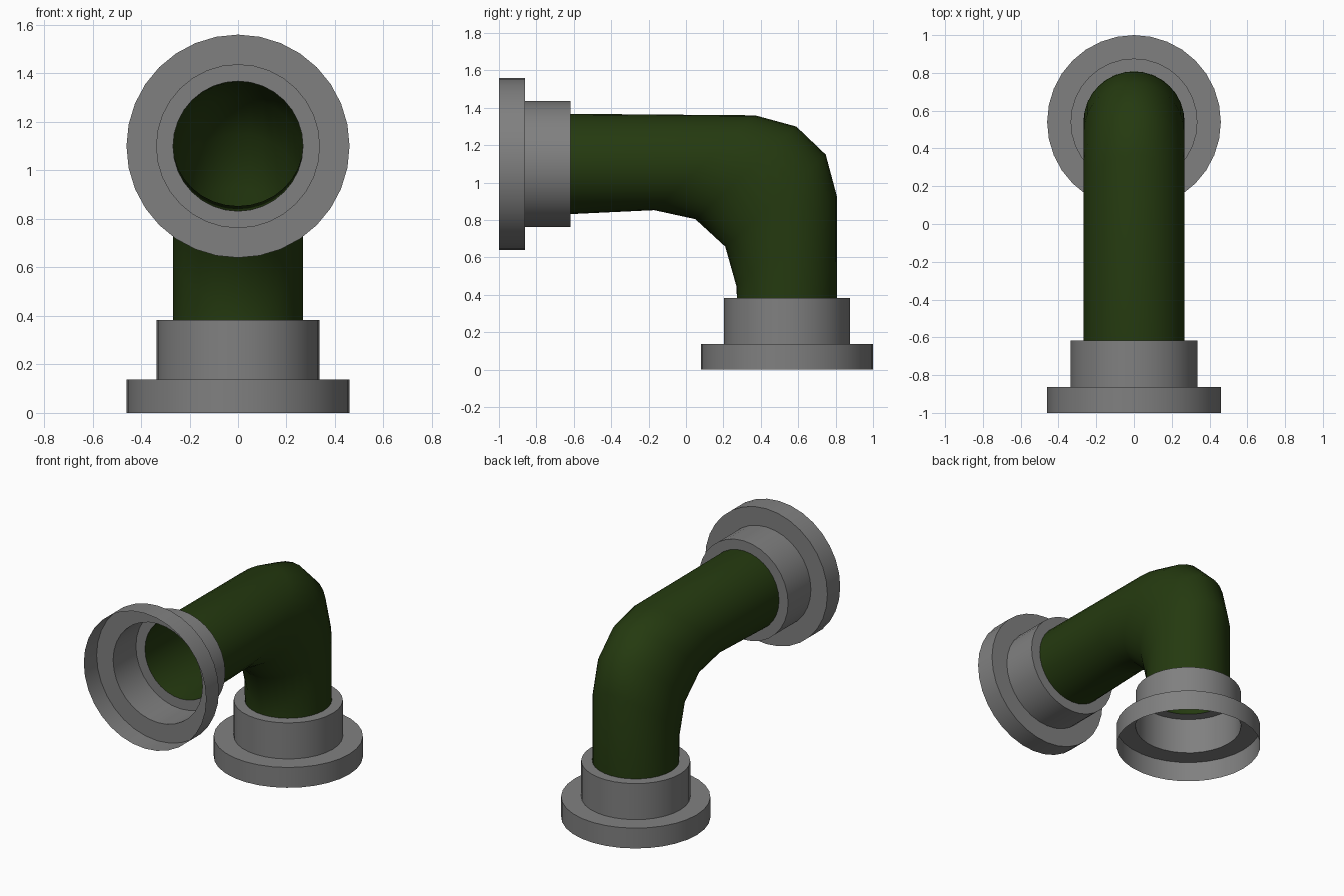
import bpy, math

if "Cube" in bpy.data.objects:
    bpy.data.objects.remove(bpy.data.objects["Cube"])

SIDES = 32


def material(name, rgb):
    m = bpy.data.materials.new(name)
    m.diffuse_color = (*rgb, 1)
    m.use_nodes = True
    m.node_tree.nodes["Principled BSDF"].inputs["Base Color"].default_value = m.diffuse_color
    return m


GREY = material("grey metal", (0.216, 0.216, 0.216))
GREEN = material("dark green", (0.018, 0.042, 0.005))


def ring(y, z, r, dy, dz):
    """Closed ring about (0, y, z); dy and dz are its half extents from centre to outer side."""
    pts = []
    for i in range(SIDES):
        a = 2 * math.pi * i / SIDES
        pts.append((r * math.cos(a), y + dy * math.sin(a), z + dz * math.sin(a)))
    return pts


def loft(name, rings, mat, flip=False):
    """Open thin shell through a row of rings."""
    verts = [p for r in rings for p in r]
    faces = []
    for k in range(len(rings) - 1):
        for i in range(SIDES):
            j = (i + 1) % SIDES
            a, b = k * SIDES, (k + 1) * SIDES
            f = (a + i, a + j, b + j, b + i)
            faces.append(f[::-1] if flip else f)
    me = bpy.data.meshes.new(name)
    me.from_pydata(verts, [], faces)
    me.materials.append(mat)
    ob = bpy.data.objects.new(name, me)
    bpy.context.collection.objects.link(ob)
    bpy.ops.object.select_all(action='DESELECT')
    ob.select_set(True)
    bpy.context.view_layer.objects.active = ob
    bpy.ops.object.shade_smooth_by_angle(angle=math.radians(40))
    return ob


R = 0.268            # pipe radius
CY, CZ = 0.54, 1.10  # axis of the bottom end, axis of the front end

# stepped end fittings: (distance from the open end, radius)
profile = [(0, 0.46), (0.138, 0.46), (0.138, 0.336), (0.383, 0.336), (0.383, R)]
loft("bottom_flange", [ring(CY, d, r, r, 0) for d, r in profile], GREY)
loft("front_flange", [ring(d - 1, CZ, r, 0, r) for d, r in profile], GREY, True)

# elbow pipe: outer and inner side points (y, z) of each slanted ring in the bend
bend = [((0.37, 1.36), (-0.17, 0.853)),
        ((0.59, 1.30), (0.05, 0.805)),
        ((0.747, 1.15), (0.21, 0.658)),
        ((0.806, 0.93), (0.27, 0.445))]
rings = [ring(-0.617, CZ, R, 0, R)]
for (oy, oz), (iy, iz) in bend:
    rings.append(ring((oy + iy) / 2, (oz + iz) / 2, R, (oy - iy) / 2, (oz - iz) / 2))
rings.append(ring(CY, 0.383, R, R, 0))
loft("elbow_pipe", rings, GREEN, True)
